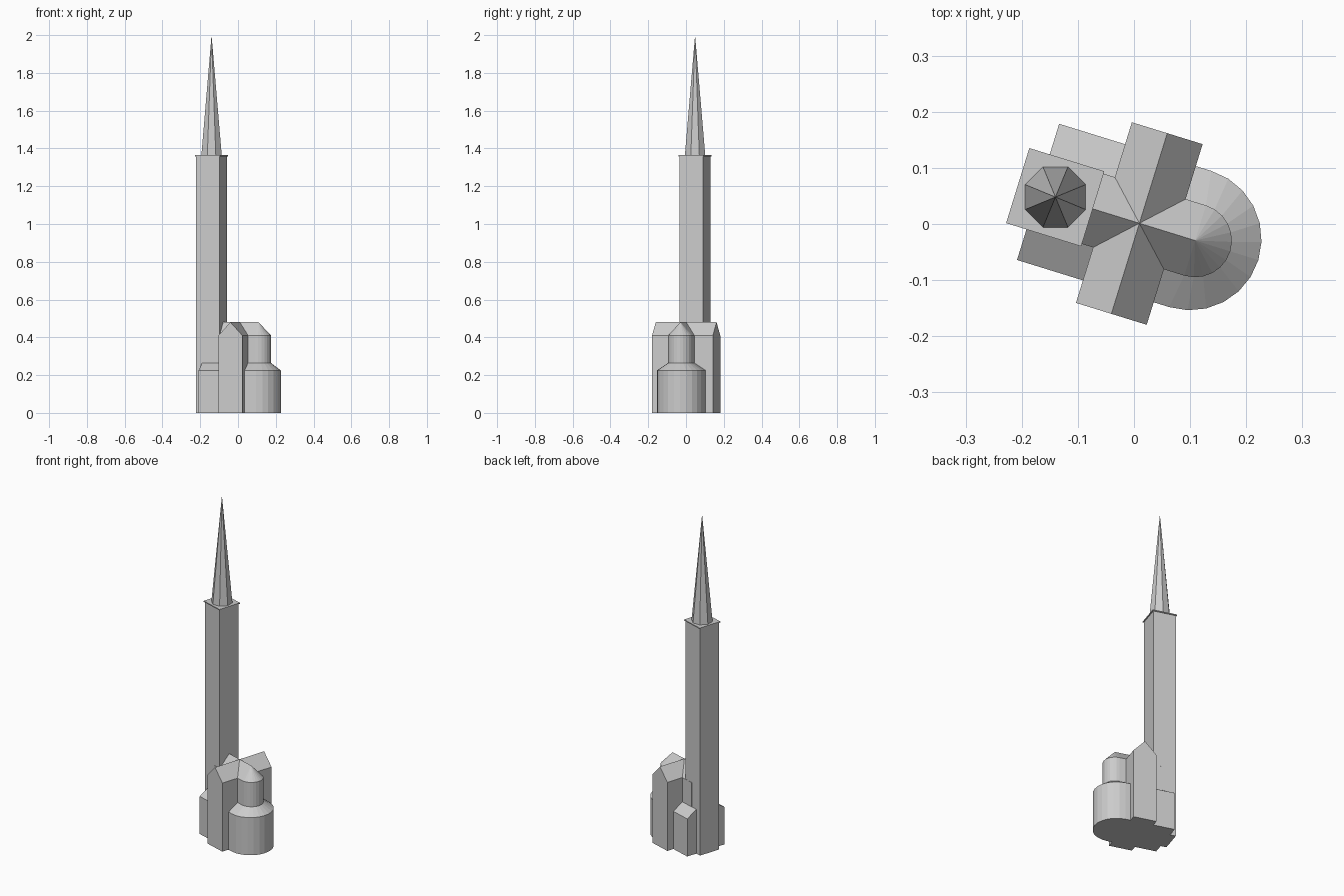
import bpy
import bmesh
from math import pi, cos, sin, radians
from mathutils import Matrix

cube = bpy.data.objects.get("Cube")
if cube:
    bpy.data.objects.remove(cube, do_unlink=True)

stone = bpy.data.materials.new("pale_grey_stone")
stone.use_nodes = True
GREY = (0.6, 0.6, 0.6, 1)
stone.diffuse_color = GREY
stone.node_tree.nodes["Principled BSDF"].inputs["Base Color"].default_value = GREY

# The church axis is turned from the x axis
TURN = Matrix.Translation((0.001, 0.004, 0)) @ Matrix.Rotation(radians(-17.2), 4, 'Z')


def loft(name, rings, turn=TURN):
    """Skin a stack of equal-length rings, close the ends, merge collapsed points."""
    bm = bmesh.new()
    rows = [[bm.verts.new(p) for p in ring] for ring in rings]
    n = len(rows[0])
    for low, high in zip(rows, rows[1:]):
        for i in range(n):
            j = (i + 1) % n
            bm.faces.new((low[i], low[j], high[j], high[i]))
    bm.faces.new(rows[0][::-1])
    if len(set(rings[-1])) == n:
        bm.faces.new(rows[-1])
    bmesh.ops.remove_doubles(bm, verts=bm.verts, dist=0.0001)
    bmesh.ops.recalc_face_normals(bm, faces=bm.faces)
    bm.transform(turn)
    mesh = bpy.data.meshes.new(name)
    bm.to_mesh(mesh)
    bm.free()
    mesh.materials.append(stone)
    obj = bpy.data.objects.new(name, mesh)
    bpy.context.collection.objects.link(obj)
    return obj


def apse_plan(west, centre, r, z, steps=12):
    """Plan with a straight west end and a half-round east end."""
    arc = [(centre + r * cos(a), r * sin(a), z)
           for a in (pi * i / steps - pi / 2 for i in range(steps + 1))]
    return [(west, -r, z)] + arc + [(west, r, z)]


def rect(x0, x1, y0, y1, z):
    return [(x0, y0, z), (x1, y0, z), (x1, y1, z), (x0, y1, z)]


def octagon(r, z):
    return [(r * cos(a), r * sin(a), z) for a in (pi * (i + 0.5) / 4 for i in range(8))]


EAVE, RIDGE = 0.41, 0.48
AISLE_EAVE, AISLE_TOP = 0.225, 0.265
HALF, WIDE = 0.0655, 0.127

# Nave running into a half-round apse with a half-cone roof
loft("nave_and_apse", [apse_plan(-0.14, 0.113, HALF, 0),
                       apse_plan(-0.14, 0.113, HALF, EAVE),
                       apse_plan(-0.14, 0.113, 0, RIDGE)])

# Low walkway around the apse with a sloping roof
loft("ambulatory", [apse_plan(0, 0.104, WIDE, 0),
                    apse_plan(0, 0.104, WIDE, AISLE_EAVE),
                    apse_plan(0, 0.113, HALF - 0.001, AISLE_TOP)])

# Gabled transept crossing the nave
X0, X1, Y0, Y1 = -0.057, 0.075, -0.169, 0.168
MID = (X0 + X1) / 2
loft("transept", [rect(X0, X1, Y0, Y1, 0),
                  rect(X0, X1, Y0, Y1, EAVE),
                  rect(MID, MID, Y0, Y1, RIDGE)])

# Side aisles with lean-to roofs
for name, side in (("aisle_north", 1), ("aisle_south", -1)):
    inner, outer, wall = 0.05 * side, WIDE * side, (HALF - 0.001) * side
    loft(name, [rect(-0.18, 0, inner, outer, 0),
                rect(-0.18, 0, inner, outer, AISLE_EAVE),
                rect(-0.18, 0, inner, wall, AISLE_TOP)])

# Tower shaft and its thin overhanging cap
TOWER = -0.148
for name, half, z0, z1 in (("tower", 0.065, 0, 1.358), ("tower_cap", 0.07, 1.358, 1.364)):
    loft(name, [rect(TOWER - half, TOWER + half, -half, half, z) for z in (z0, z1)])

# Eight-sided spire
loft("spire", [octagon(0.0585, 1.362), octagon(0, 2.0)],
     Matrix.Translation((-0.14, 0.048, 0)))
